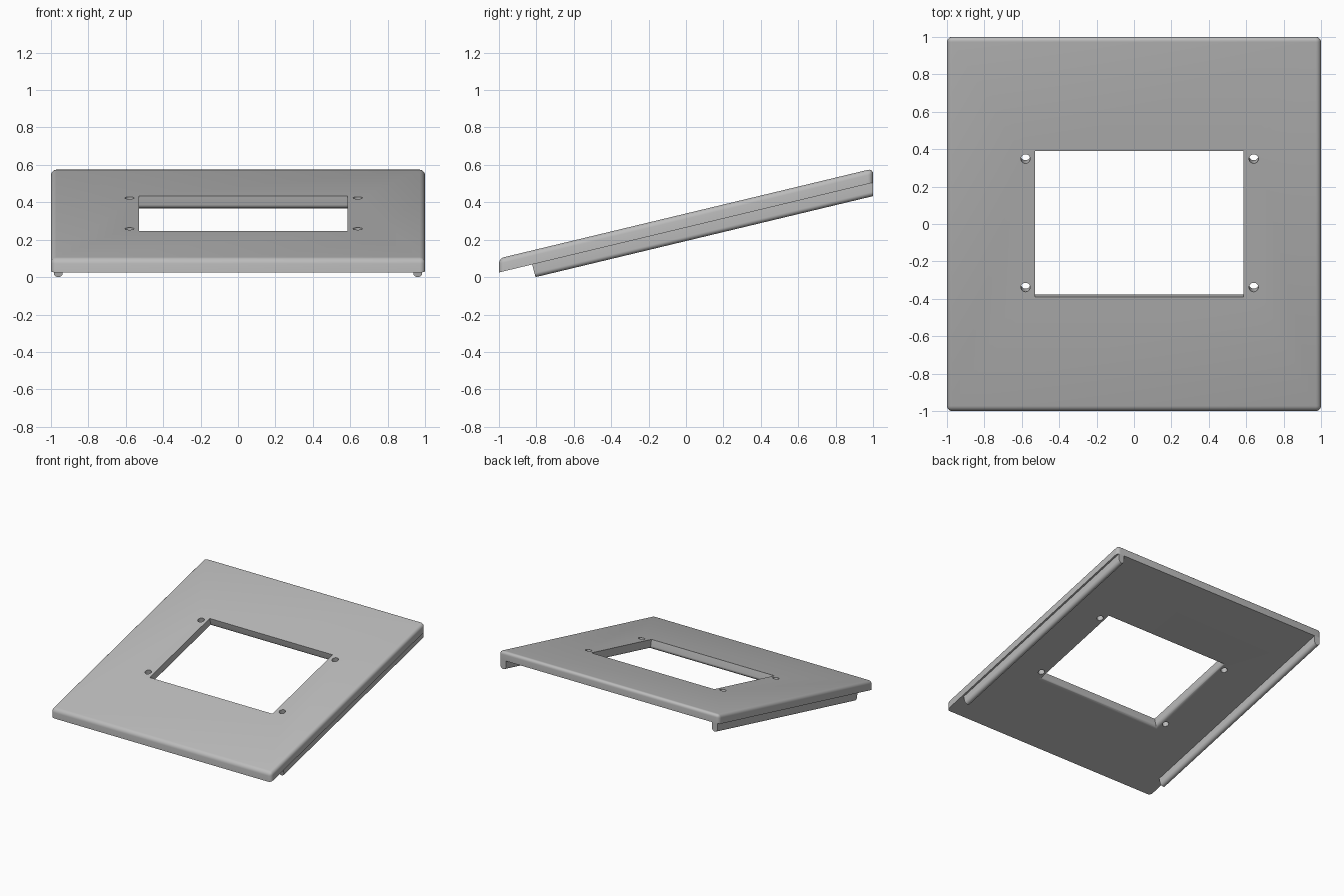
import bpy, bmesh, math
from mathutils import Matrix

if "Cube" in bpy.data.objects:
    bpy.data.objects.remove(bpy.data.objects["Cube"], do_unlink=True)

SLOPE = 0.24
TOP, BOTTOM = 0.34, 0.265          # plate surface heights at y = 0
TILT = Matrix.Translation((0, 0, TOP)) @ Matrix.Rotation(math.atan(SLOPE), 4, 'X')
THICK = (TOP - BOTTOM) * math.cos(math.atan(SLOPE))

grey = bpy.data.materials.new("plain grey")
grey.use_nodes = True
grey.diffuse_color = (0.5, 0.5, 0.5, 1)
grey.node_tree.nodes["Principled BSDF"].inputs["Base Color"].default_value = (0.5, 0.5, 0.5, 1)


def make_object(name, bm):
    bmesh.ops.recalc_face_normals(bm, faces=bm.faces)
    mesh = bpy.data.meshes.new(name)
    bm.to_mesh(mesh)
    bm.free()
    mesh.materials.append(grey)
    obj = bpy.data.objects.new(name, mesh)
    bpy.context.collection.objects.link(obj)
    return obj


def loft(name, rings):
    """Skin a closed solid through rings of points."""
    bm = bmesh.new()
    loops = [[bm.verts.new(p) for p in ring] for ring in rings]
    n = len(loops[0])
    for a, b in zip(loops, loops[1:]):
        for i in range(n):
            j = (i + 1) % n
            bm.faces.new((a[i], a[j], b[j], b[i]))
    bm.faces.new(loops[0])
    bm.faces.new(loops[-1])
    return make_object(name, bm)


def smooth(obj, angle=35):
    bpy.ops.object.select_all(action='DESELECT')
    obj.select_set(True)
    bpy.context.view_layer.objects.active = obj
    bpy.ops.object.shade_smooth_by_angle(angle=math.radians(angle))


# Sloping plate with upright ends and rounded top and corner edges
bm = bmesh.new()
bmesh.ops.create_cube(bm, size=2)
for v in bm.verts:
    v.co.z = (TOP if v.co.z > 0 else BOTTOM) + SLOPE * v.co.y
bm.normal_update()
under = min(bm.faces, key=lambda f: f.normal.z)
edges = [e for e in bm.edges if under not in e.link_faces]
bmesh.ops.bevel(bm, geom=edges, offset=0.028, segments=5, profile=0.5, affect='EDGES')
plate = make_object("panel_plate", bm)

# Window cutter, flared at the bottom to round the lower rim
RIM = 0.025
levels = [(0.1, 0)]
for i in range(7):
    a = math.pi / 2 * i / 6
    levels.append((-THICK + RIM * (1 - math.sin(a)), RIM * (1 - math.cos(a))))
levels.append((-THICK - 0.05, RIM))
window = loft("window_cutter", [
    [TILT @ Matrix.Translation((0.028 + sx * (0.558 + grow), sy * (0.401 + grow), z)).translation
     for sx, sy in ((-1, -1), (1, -1), (1, 1), (-1, 1))]
    for z, grow in levels])
cutters = [window]

# Four screw holes square to the plate
for x in (-0.58, 0.64):
    for y in (-0.348, 0.358):
        bm = bmesh.new()
        bmesh.ops.create_cone(bm, cap_ends=True, segments=24, radius1=0.025, radius2=0.025,
                              depth=0.4, matrix=TILT @ Matrix.Translation((x, y, 0)))
        cutters.append(make_object("screw_hole_cutter", bm))

for c in cutters:
    c.hide_render = True
    mod = plate.modifiers.new("cut", 'BOOLEAN')
    mod.operation = 'DIFFERENCE'
    mod.solver = 'EXACT'
    mod.object = c
bpy.context.view_layer.update()
cut = bpy.data.meshes.new_from_object(plate.evaluated_get(bpy.context.evaluated_depsgraph_get()))
plate.modifiers.clear()
plate.data = cut
for c in cutters:
    bpy.data.objects.remove(c, do_unlink=True)
smooth(plate)

# Round-bottomed rails under both sides
HALF, DEPTH = 0.024, 0.072
section = [(-HALF, 0)]
for i in range(13):
    a = math.pi * i / 12
    section.append((-HALF * math.cos(a), DEPTH - HALF + HALF * math.sin(a)))
section.append((HALF, 0))


def rail_point(x, y, d):
    return (x, y, BOTTOM + SLOPE * y - d)


for name, side in (("left_rail", 1), ("right_rail", -1)):
    rail = loft(name, [
        [rail_point(side * 0.961 + x, -0.822 + SLOPE * d, d) for x, d in section],
        [rail_point(side * 0.961 + x, 1, d) for x, d in section]])
    smooth(rail)
